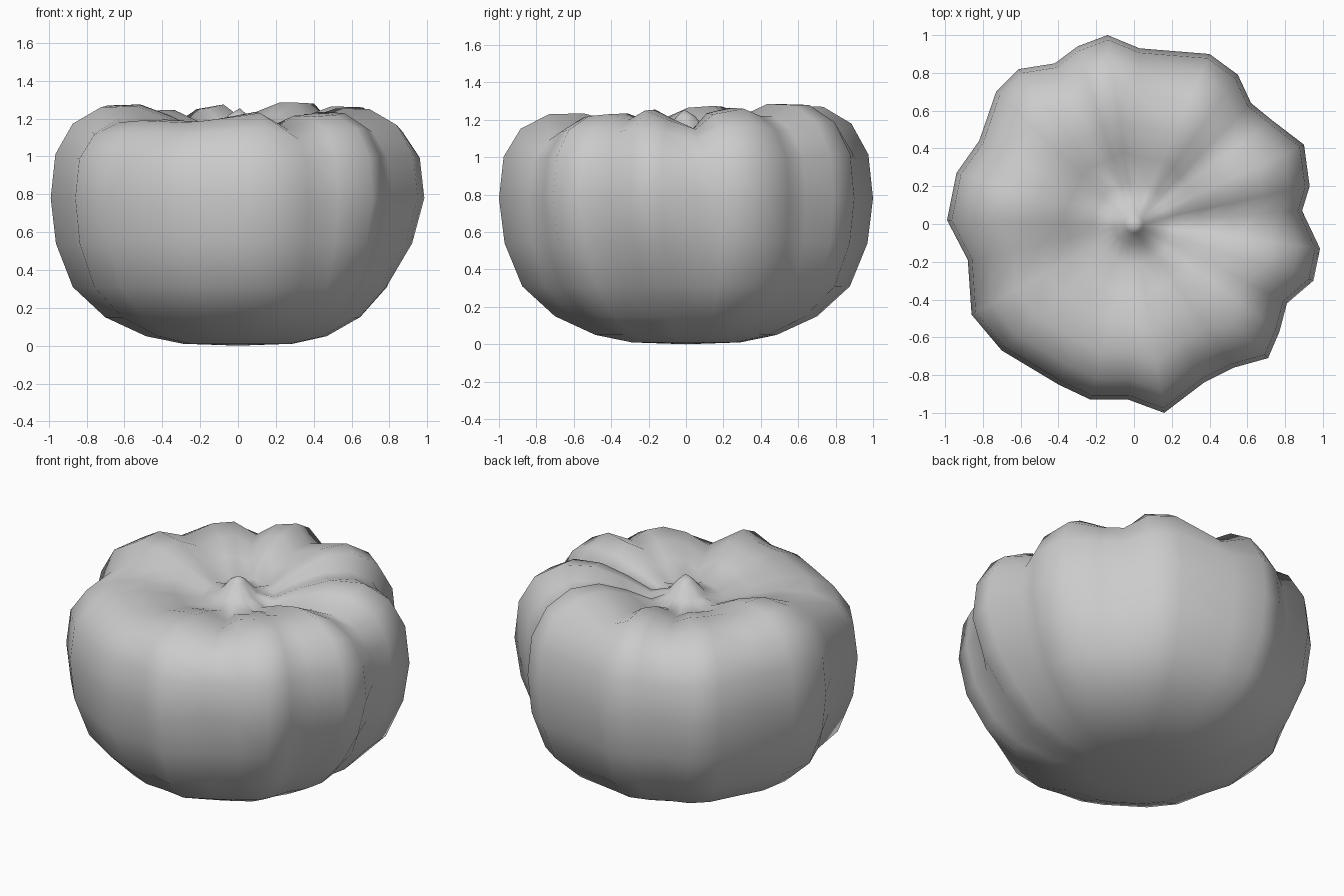
import bpy, bmesh
from mathutils import Vector

cube = bpy.data.objects.get("Cube")
if cube:
    bpy.data.objects.remove(cube, do_unlink=True)

# One flat grey skin
skin = bpy.data.materials.new("grey skin")
skin.use_nodes = True
grey = (0.6, 0.6, 0.6, 1)
skin.diffuse_color = grey
skin.node_tree.nodes["Principled BSDF"].inputs["Base Color"].default_value = grey

# Widest outline, clockwise from the back: x, y and height of the shoulder there
lobes = [
    (-.14, 1.0, 1.27), (.03, .93, 1.2), (.4, .9, 1.28), (.55, .79, 1.28),
    (.62, .64, 1.22), (.73, .55, 1.22), (.9, .42, 1.26), (.93, .2, 1.23),
    (.89, .07, 1.15), (.985, -.13, 1.2), (.95, -.3, 1.25), (.81, -.42, 1.2),
    (.77, -.57, 1.23), (.71, -.71, 1.22), (.53, -.76, 1.21), (.37, -.84, 1.14),
    (.16, -1.0, 1.23), (-.03, -.93, 1.21), (-.23, -.93, 1.19), (-.4, -.85, 1.18),
    (-.7, -.67, 1.19), (-.86, -.48, 1.18), (-.88, -.19, 1.2), (-.99, .02, 1.26),
    (-.94, .27, 1.27), (-.82, .44, 1.22), (-.73, .7, 1.24), (-.61, .82, 1.24),
    (-.42, .85, 1.19), (-.3, .94, 1.25),
]

# Profile rings from base to stem: radius, height, lobe depth, shoulder lift, side tuck
rings = [
    (.3, .01, .3, 0, 0), (.5, .05, .4, 0, .03), (.72, .15, .5, 0, .08),
    (.89, .31, .7, 0, .1), (.975, .54, .9, 0, .04), (1, .78, 1, 0, 0),
    (.975, 1.0, 1, .3, 0), (.88, 1.145, 1.1, .7, 0), (.73, 1.22, 1.1, 1, 0),
    (.55, 1.225, .9, 1, 0), (.38, 1.18, .7, .7, 0), (.22, 1.12, .4, .3, 0),
    (.11, 1.15, 0, 0, 0), (.05, 1.22, 0, 0, 0),
]
mean_radius = sum(Vector(p[:2]).length for p in lobes) / len(lobes)
mean_top = sum(p[2] for p in lobes) / len(lobes)
tucked_side = Vector((.97, -.25))


def ring_point(lobe, ring):
    """Blend a round ring with the lobed outline and lift it with the shoulder."""
    radius, height, depth, lift, tuck = ring
    out = Vector(lobe[:2])
    spread = mean_radius + (out.length - mean_radius) * depth
    out.normalize()
    pinch = 1 - tuck * max(0, out.dot(tucked_side)) ** 6
    flat = out * spread * radius * pinch
    return flat.x, flat.y, height + (lobe[2] - mean_top) * lift


# Ribbed body with sunken top and small stem nub
bm = bmesh.new()
loops = [[bm.verts.new(ring_point(l, r)) for l in lobes] for r in rings]
count = len(lobes)
for low, high in zip(loops, loops[1:]):
    for i in range(count):
        j = (i + 1) % count
        bm.faces.new((low[i], low[j], high[j], high[i]))
base = bm.verts.new((0, 0, 0))
tip = bm.verts.new((.01, -.01, 1.255))
for i in range(count):
    j = (i + 1) % count
    bm.faces.new((base, loops[0][j], loops[0][i]))
    bm.faces.new((tip, loops[-1][i], loops[-1][j]))
bmesh.ops.recalc_face_normals(bm, faces=bm.faces)
for face in bm.faces:
    face.smooth = True
mesh = bpy.data.meshes.new("ribbed_body")
bm.to_mesh(mesh)
bm.free()
mesh.materials.append(skin)
body = bpy.data.objects.new("ribbed_body", mesh)
bpy.context.collection.objects.link(body)
